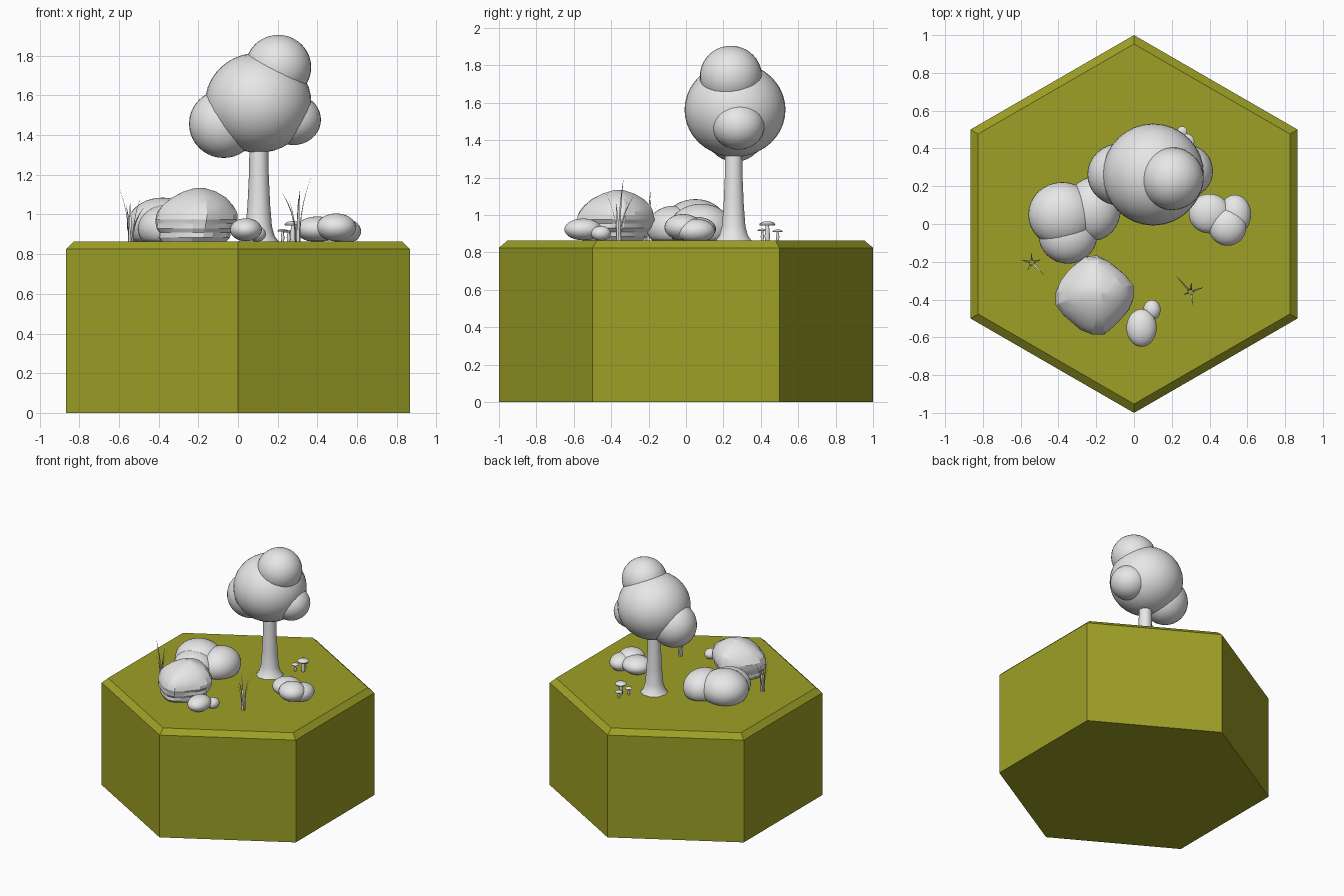
import bpy, bmesh, math, random
from mathutils import Vector

if "Cube" in bpy.data.objects:
    bpy.data.objects.remove(bpy.data.objects["Cube"])

random.seed(4)
GROUND = 0.865


def material(name, rgb):
    m = bpy.data.materials.new(name)
    m.diffuse_color = (*rgb, 1)
    m.use_nodes = True
    m.node_tree.nodes["Principled BSDF"].inputs["Base Color"].default_value = m.diffuse_color
    return m


OLIVE = material("olive_grass", (0.34, 0.35, 0.019))
GREY = material("pale_grey", (0.8, 0.8, 0.8))


def finish(name, bm, mat, angle=None):
    bmesh.ops.recalc_face_normals(bm, faces=bm.faces)
    me = bpy.data.meshes.new(name)
    bm.to_mesh(me)
    bm.free()
    me.materials.append(mat)
    ob = bpy.data.objects.new(name, me)
    bpy.context.collection.objects.link(ob)
    if angle:
        bpy.ops.object.select_all(action='DESELECT')
        ob.select_set(True)
        bpy.context.view_layer.objects.active = ob
        bpy.ops.object.shade_smooth_by_angle(angle=math.radians(angle))
    return ob


def loft(bm, rings):
    """Skin a list of vertex-position rings and cap both ends."""
    loops = [[bm.verts.new(p) for p in r] for r in rings]
    n = len(loops[0])
    for a, b in zip(loops, loops[1:]):
        for i in range(n):
            j = (i + 1) % n
            bm.faces.new((a[i], a[j], b[j], b[i]))
    bm.faces.new(loops[0][::-1])
    bm.faces.new(loops[-1])


def circle(x, y, z, r, n, start=0.0):
    return [(x + r * math.cos(start + math.tau * i / n),
             y + r * math.sin(start + math.tau * i / n), z) for i in range(n)]


def blob(name, centre, radii):
    """Smooth ellipsoid, flattened where it meets the ground."""
    bm = bmesh.new()
    bmesh.ops.create_uvsphere(bm, u_segments=32, v_segments=20, radius=1)
    for v in bm.verts:
        v.co = Vector(c + r * p for c, r, p in zip(centre, radii, v.co))
        v.co.z = max(v.co.z, GROUND)
    finish(name, bm, GREY, 50)


# Hexagonal ground block with a chamfered upper rim
bm = bmesh.new()
loft(bm, [circle(0, 0, z, r, 6, math.pi / 2)
          for z, r in ((0, 1), (0.825, 1), (GROUND, 0.953))])
finish("ground_block", bm, OLIVE)

# Tree trunk with flared roots
bm = bmesh.new()
loft(bm, [circle(0.105, 0.255, z, r, 10) for z, r in
          ((GROUND, 0.1), (0.89, 0.08), (0.94, 0.066), (1.05, 0.057),
           (1.2, 0.05), (1.4, 0.046))])
finish("trunk", bm, GREY, 40)

# Tree crown
blob("crown_main", (0.102, 0.262, 1.563), (0.268, 0.27, 0.252))
blob("crown_top", (0.203, 0.24, 1.742), (0.166, 0.166, 0.163))
blob("crown_left", (-0.072, 0.262, 1.457), (0.175, 0.165, 0.172))
blob("crown_right", (0.28, 0.28, 1.478), (0.138, 0.14, 0.128))

# Left bush
blob("left_bush_large", (-0.38, 0.05, 0.945), (0.18, 0.172, 0.14))
blob("left_bush_side", (-0.215, 0.08, 0.93), (0.145, 0.168, 0.13))
blob("left_bush_front", (-0.35, -0.06, 0.93), (0.155, 0.15, 0.12))

# Right bush
blob("right_bush_left", (0.4, 0.055, 0.925), (0.11, 0.105, 0.065))
blob("right_bush_side", (0.535, 0.05, 0.915), (0.085, 0.105, 0.065))
blob("right_bush_front", (0.495, -0.015, 0.935), (0.1, 0.1, 0.07))

# Pebbles
blob("pebble_large", (0.04, -0.55, 0.923), (0.08, 0.1, 0.058))
blob("pebble_small", (0.095, -0.455, 0.902), (0.046, 0.053, 0.04))

# Boulder: rounded square rings with ridges low down and a domed top
bm = bmesh.new()
rings = []
for z, s in ((GROUND, 0.78), (0.885, 0.86), (0.91, 0.87), (0.93, 0.95),
             (0.955, 0.96), (0.975, 1.0), (1.0, 0.98), (1.02, 0.93),
             (1.05, 0.84), (1.085, 0.66), (1.115, 0.4), (1.133, 0.12)):
    ring = []
    for i in range(20):
        a = math.tau * i / 20
        c, d = math.cos(a), math.sin(a)
        r = 0.19 * s / (abs(c) ** 2.9 + abs(d) ** 2.9) ** (1 / 2.9)
        r *= random.uniform(0.98, 1.02)
        t = a + math.radians(50)
        lean = 0.03 * (z - GROUND) / 0.27
        ring.append((-0.222 + lean + r * math.cos(t),
                     -0.39 + lean + r * math.sin(t), z))
    rings.append(ring)
loft(bm, rings)
finish("boulder", bm, GREY, 18)


# Grass tufts: thin tapering blades curving outward
def tuft(name, x, y, blades):
    bm = bmesh.new()
    for deg, reach, height in blades:
        a = math.radians(deg)
        out = Vector((math.cos(a), math.sin(a), 0))
        side = Vector((-out.y, out.x, 0))
        prev = None
        for k in range(6):
            t = k / 5
            p = Vector((x, y, GROUND + height * t)) + out * (0.012 + reach * t ** 2.2)
            w = side * 0.007 * (1 - t) ** 0.7 + side * 0.0006
            cur = (bm.verts.new(p - w), bm.verts.new(p + w))
            if prev:
                bm.faces.new((prev[0], prev[1], cur[1], cur[0]))
            prev = cur
    finish(name, bm, GREY, 40)


tuft("left_grass", -0.54, -0.205,
     [(-45, 0.08, 0.17), (20, 0.04, 0.22), (95, 0.04, 0.2),
      (165, 0.045, 0.26), (240, 0.035, 0.18)])
tuft("right_grass", 0.3, -0.36,
     [(132, 0.1, 0.24), (20, 0.06, 0.32), (85, 0.04, 0.22),
      (200, 0.03, 0.2), (280, 0.06, 0.26)])

# Mushrooms: stem and domed cap
for i, (x, y, z, r) in enumerate(((0.277, 0.435, 0.95, 0.043),
                                  (0.255, 0.49, 0.912, 0.027),
                                  (0.225, 0.408, 0.917, 0.026))):
    bm = bmesh.new()
    loft(bm, [circle(x, y, zz, r * f, 10) for zz, f in
              ((GROUND, 0.28), (GROUND + 0.02, 0.36), (z - 0.01, 0.22), (z, 0.22))])
    finish(f"mushroom_stem_{i + 1}", bm, GREY, 50)
    bm = bmesh.new()
    loft(bm, [circle(x, y, z + r * h, r * f, 16) for h, f in
              ((-0.12, 0.6), (-0.12, 0.95), (0.04, 1), (0.22, 0.8),
               (0.34, 0.45), (0.38, 0.1))])
    finish(f"mushroom_cap_{i + 1}", bm, GREY, 50)
